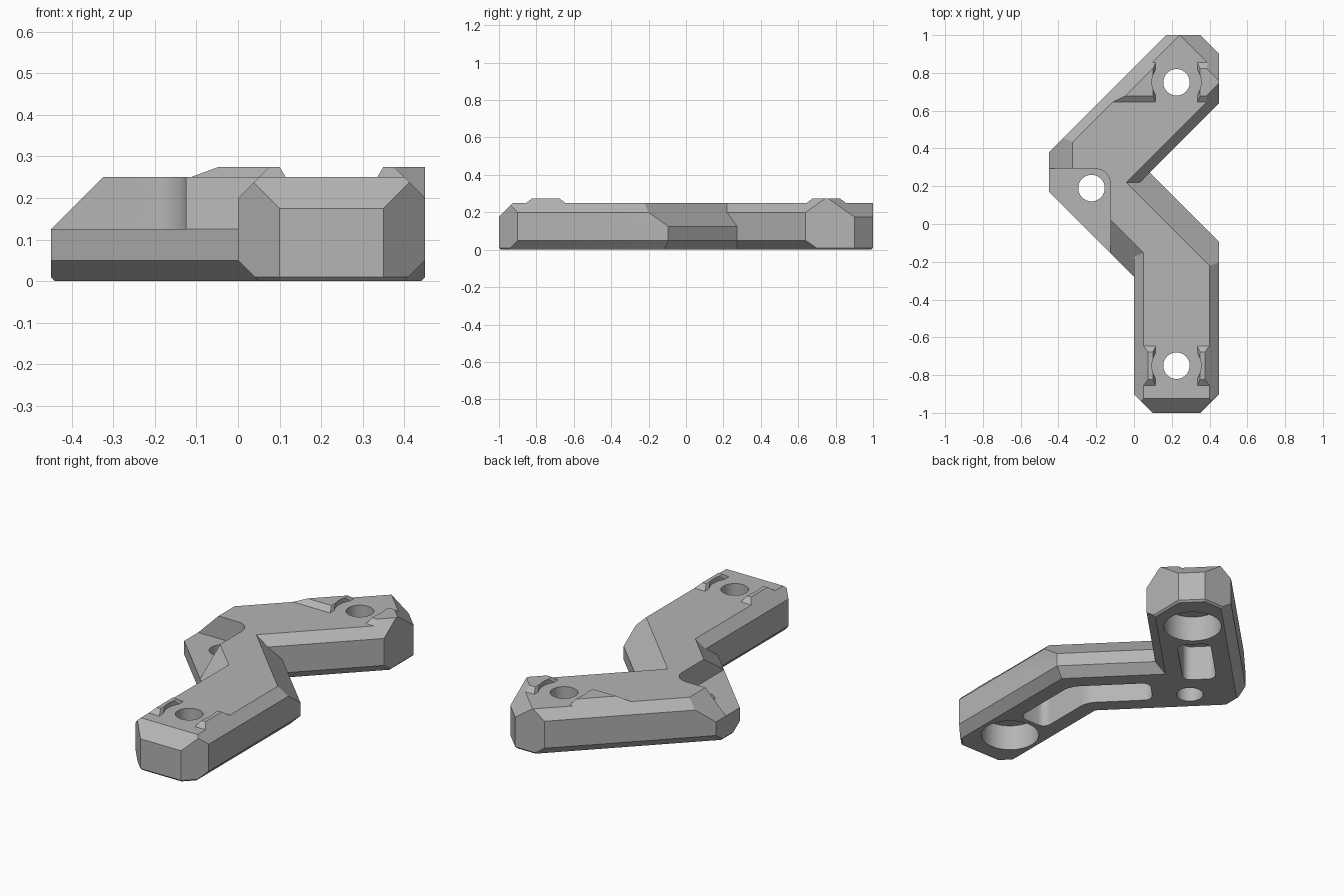
import bpy, bmesh, math
from mathutils import Vector

if "Cube" in bpy.data.objects:
    bpy.data.objects.remove(bpy.data.objects["Cube"], do_unlink=True)

TOP, RAISED = 0.25, 0.275
R2 = math.sqrt(2)

grey = bpy.data.materials.new("plain grey")
grey.use_nodes = True
grey.diffuse_color = (0.46, 0.46, 0.46, 1)
grey.node_tree.nodes["Principled BSDF"].inputs["Base Color"].default_value = grey.diffuse_color


def make(name, bm):
    bmesh.ops.remove_doubles(bm, verts=bm.verts[:], dist=1e-5)
    bmesh.ops.recalc_face_normals(bm, faces=bm.faces[:])
    mesh = bpy.data.meshes.new(name)
    bm.to_mesh(mesh)
    bm.free()
    mesh.materials.append(grey)
    ob = bpy.data.objects.new(name, mesh)
    bpy.context.collection.objects.link(ob)
    return ob


def close(bm):
    rim = [e for e in bm.edges if e.is_boundary]
    if rim:
        bmesh.ops.holes_fill(bm, edges=rim, sides=0)


def solid(name, planes):
    """Convex block bounded by planes, each (normal, distance)."""
    bm = bmesh.new()
    bmesh.ops.create_cube(bm, size=6)
    for normal, dist in planes:
        n = Vector(normal)
        bmesh.ops.bisect_plane(bm, geom=bm.verts[:] + bm.edges[:] + bm.faces[:], dist=1e-6,
                               plane_co=n * (dist / n.length_squared), plane_no=n,
                               clear_outer=True)
        close(bm)
    return make(name, bm)


def side(nx, ny, dist, top=0.0, bottom=0.01):
    """Upright wall with 45 degree chamfers of the given sizes."""
    length = math.hypot(nx, ny)
    nx, ny, dist = nx / length, ny / length, dist / length
    planes = [((nx, ny, 0), dist), ((nx, ny, -1), dist - bottom)]
    if top:
        planes.append(((nx, ny, 1), dist + TOP - top))
    return planes


def slab(low, high):
    return [((0, 0, 1), high), ((0, 0, -1), -low)]


def combine(body, other, operation):
    mod = body.modifiers.new("cut", 'BOOLEAN')
    mod.operation, mod.solver, mod.object = operation, 'EXACT', other
    bpy.context.view_layer.objects.active = body
    bpy.ops.object.modifier_apply(modifier=mod.name)
    bpy.data.objects.remove(other, do_unlink=True)


def cylinder(name, x, y, r, low, high):
    bm = bmesh.new()
    bmesh.ops.create_cone(bm, cap_ends=True, segments=48, radius1=r, radius2=r, depth=high - low)
    bmesh.ops.translate(bm, verts=bm.verts[:], vec=(x, y, (low + high) / 2))
    return make(name, bm)


def recess(name, outline, depth, radius=0.0, rim=0.016):
    """Pocket cutter from below with rounded corners and a chamfered rim."""
    bm = bmesh.new()
    face = bm.faces.new([bm.verts.new((x, y, 0)) for x, y in outline])
    if radius:
        bmesh.ops.bevel(bm, geom=bm.verts[:], offset=radius, segments=6, profile=0.5,
                        affect='VERTICES', offset_type='OFFSET')
    bm.faces.ensure_lookup_table()
    face = bm.faces[0]
    face.normal_update()
    if face.normal.z < 0:
        face.normal_flip()
    bmesh.ops.inset_region(bm, faces=[face], thickness=rim, depth=0, use_even_offset=True)
    for v in face.verts:
        v.co.z = rim
    ext = bmesh.ops.extrude_discrete_faces(bm, faces=[face])
    for v in ext["faces"][0].verts:
        v.co.z = depth
    low = bmesh.ops.extrude_edge_only(bm, edges=[e for e in bm.edges if e.is_boundary])
    for v in low["geom"]:
        if isinstance(v, bmesh.types.BMVert):
            v.co.z = -0.05
    close(bm)
    return make(name, bm)


def diagonal(u, v):
    """Point from distances along the two diagonal axes."""
    return ((u - v) / R2, (u + v) / R2)


def circle(x, y, r, count=48):
    return [(x + r * math.cos(2 * math.pi * i / count),
             y + r * math.sin(2 * math.pi * i / count)) for i in range(count)]


# Walls of the three bars
right_wall = side(1, 0, 0.45, 0.05, 0.05)
inner_wall = side(1, 1, 0.355, 0.125, 0.05)
outer_wall = side(-1, -1, 0.28, 0.125, 0.05)
end_wall = side(-1, 1, 0.83, 0.05, 0.05)
west_wall = side(-1, 0, 0.45, 0.125)

leg = (right_wall + side(-1, 0, 0, 0.05, 0.05) + side(0, -1, 1, 0.075)
       + side(1, -1, 1.35) + side(-1, -1, 0.9) + inner_wall)
middle = right_wall + inner_wall + outer_wall + end_wall + west_wall
arm = (end_wall + side(1, -1, -0.19, 0.05, 0.05) + side(1, 1, 1.35, 0.075)
       + side(1, 0, 0.45) + side(0, 1, 1) + outer_wall + west_wall)

body = solid("angled_bracket", slab(0, TOP) + leg)
combine(body, solid("middle_bar", slab(0, TOP) + middle), 'UNION')
combine(body, solid("rear_arm", slab(0, TOP) + arm), 'UNION')

# Raised pads beside the two end holes
HX, HY = 0.225, 0.75
for bar, cy in ((leg, -HY), (arm, HY)):
    for s in (-1, 1):
        limits = [((0, t, 1.3), t * cy + 0.105 + 1.3 * TOP) for t in (-1, 1)]
        limits.append(((-s, 0, 0.6), -s * HX - 0.11 + 0.6 * TOP))
        pad = solid("pad", slab(0.2, RAISED) + bar + limits)
        combine(pad, cylinder("pad_cutter", HX, cy, 0.13, TOP, 0.4), 'DIFFERENCE')
        combine(body, pad, 'UNION')

# Stepped ledge with a rounded inner corner
bm = bmesh.new()
corner = [(-0.205 + 0.08 * math.cos(a), 0.213 + 0.08 * math.sin(a))
          for a in [math.pi / 2 * i / 8 for i in range(9)]]
outline = [(-0.125, -0.6), *corner, (-0.8, 0.293), (-0.8, -0.6)]
face = bm.faces.new([bm.verts.new((x, y, 0.125)) for x, y in outline])
ext = bmesh.ops.extrude_face_region(bm, geom=[face])
for v in ext["geom"]:
    if isinstance(v, bmesh.types.BMVert):
        v.co.z = 0.5
close(bm)
combine(body, make("ledge_cutter", bm), 'DIFFERENCE')

# Bolt holes with wide bores underneath
for cy in (-HY, HY):
    combine(body, recess("bore", circle(HX, cy, 0.152), 0.145), 'DIFFERENCE')
    combine(body, cylinder("bolt_hole", HX, cy, 0.07, -0.1, 0.4), 'DIFFERENCE')
combine(body, recess("small_hole", circle(-HX, 0.19, 0.07), 0.3, rim=0.013), 'DIFFERENCE')

# Hollow slots underneath
W = 0.088
arm_slot = [diagonal(u, v) for u, v in
            ((0.13, 0.36 - W), (0.5, 0.36 - W), (0.5, 0.36 + W), (0.13, 0.36 + W))]
combine(body, recess("arm_slot", arm_slot, 0.2, 0.045), 'DIFFERENCE')

U, END, START = 0.025, 0.095, -0.57
bent_slot = [(HX - W, START), (HX + W, START),
             (HX + W, (U + W) * R2 - HX - W), diagonal(U + W, END),
             diagonal(U - W, END), (HX - W, (U - W) * R2 - HX + W)]
combine(body, recess("bent_slot", bent_slot, 0.2, 0.045), 'DIFFERENCE')

bpy.ops.object.select_all(action='DESELECT')
body.select_set(True)
bpy.context.view_layer.objects.active = body
bpy.ops.object.shade_smooth_by_angle(angle=math.radians(25))
